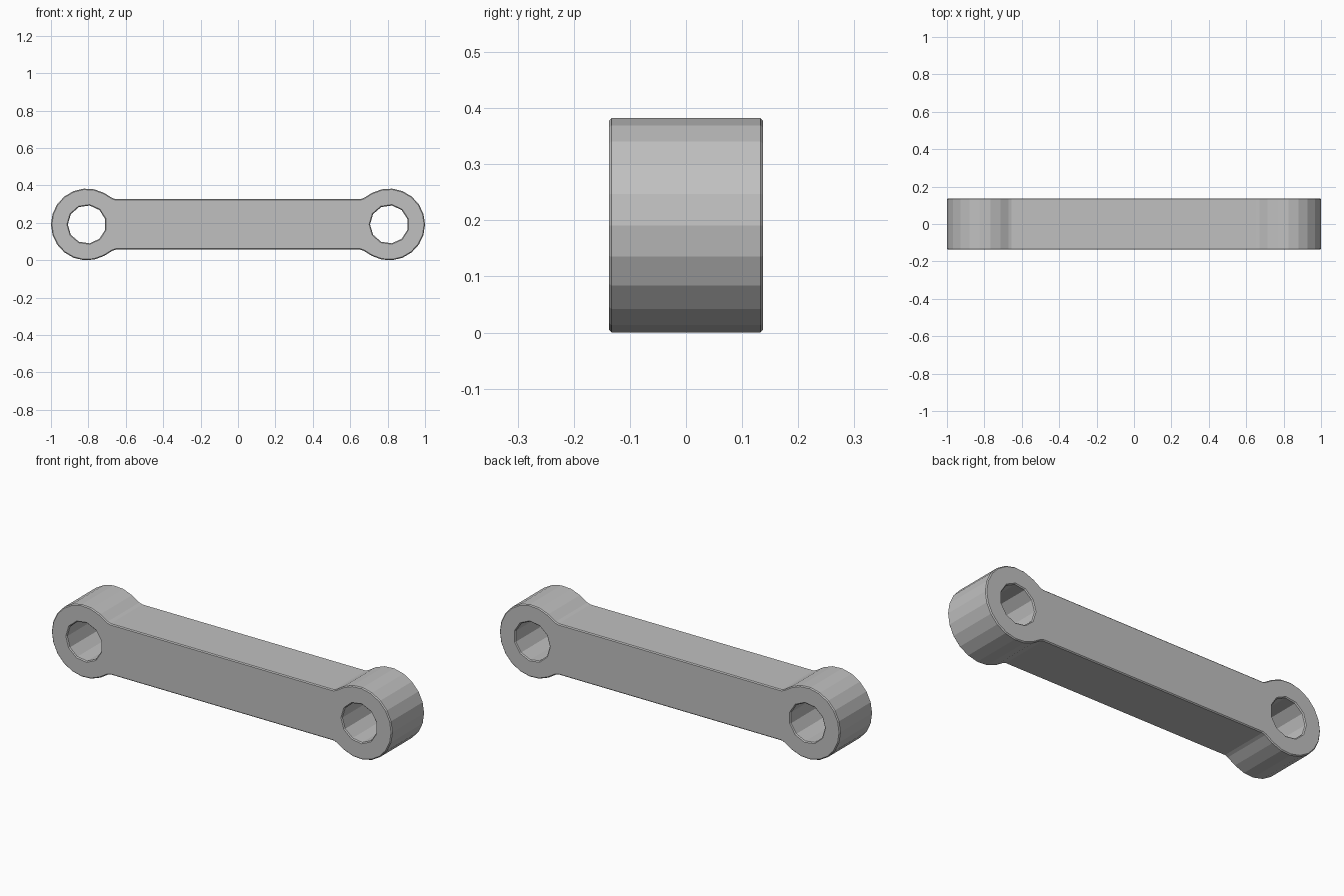
import bpy, bmesh, math

if "Cube" in bpy.data.objects:
    bpy.data.objects.remove(bpy.data.objects["Cube"])

DEPTH = 0.275             # thickness along y
CX, CZ = 0.808, 0.195     # eye centre
R_EYE, R_HOLE = 0.192, 0.1
BAR = 0.135               # half height of the bar

# Right-hand half of the outline: fillet, then the eye arc
start = math.radians(136)
half = [(0.655, BAR), (0.672, BAR + 0.006)]
half += [(CX + R_EYE * math.cos(a), R_EYE * math.sin(a))
         for a in (start - 2 * start * i / 16 for i in range(1, 16))]
half += [(0.672, -BAR - 0.006), (0.655, -BAR)]
outline = half + [(-x, -z) for x, z in half]


def hole(cx):
    return [(cx + R_HOLE * 1.02 * math.cos(math.tau * (i + 0.5) / 11),
             R_HOLE * 1.02 * math.sin(math.tau * (i + 0.5) / 11)) for i in range(11)]


# Flat plate with two holes
bm = bmesh.new()
for loop in (outline, hole(CX), hole(-CX)):
    vs = [bm.verts.new((x, -DEPTH / 2, CZ + z)) for x, z in loop]
    for i, v in enumerate(vs):
        bm.edges.new((v, vs[(i + 1) % len(vs)]))
bmesh.ops.triangle_fill(bm, use_beauty=True, use_dissolve=False, edges=bm.edges[:])

# Extrude to full thickness
res = bmesh.ops.extrude_face_region(bm, geom=bm.faces[:], use_keep_orig=True)
bmesh.ops.translate(bm, vec=(0, DEPTH, 0),
                    verts=[g for g in res["geom"] if isinstance(g, bmesh.types.BMVert)])
bmesh.ops.recalc_face_normals(bm, faces=bm.faces[:])

# Small bevel around the rims
rims = [e for e in bm.edges if len(e.link_faces) == 2 and e.calc_face_angle() > 1.2]
bmesh.ops.bevel(bm, geom=rims, offset=0.005, segments=1, affect='EDGES', profile=0.5)
zmin = min(v.co.z for v in bm.verts)
bmesh.ops.translate(bm, vec=(0, 0, -zmin), verts=bm.verts[:])
bmesh.ops.recalc_face_normals(bm, faces=bm.faces[:])

mesh = bpy.data.meshes.new("link_arm")
bm.to_mesh(mesh)
bm.free()
link = bpy.data.objects.new("link_arm", mesh)
bpy.context.collection.objects.link(link)

grey = bpy.data.materials.new("plain grey")
grey.diffuse_color = (0.53, 0.53, 0.53, 1)
grey.use_nodes = True
grey.node_tree.nodes["Principled BSDF"].inputs["Base Color"].default_value = grey.diffuse_color
mesh.materials.append(grey)
